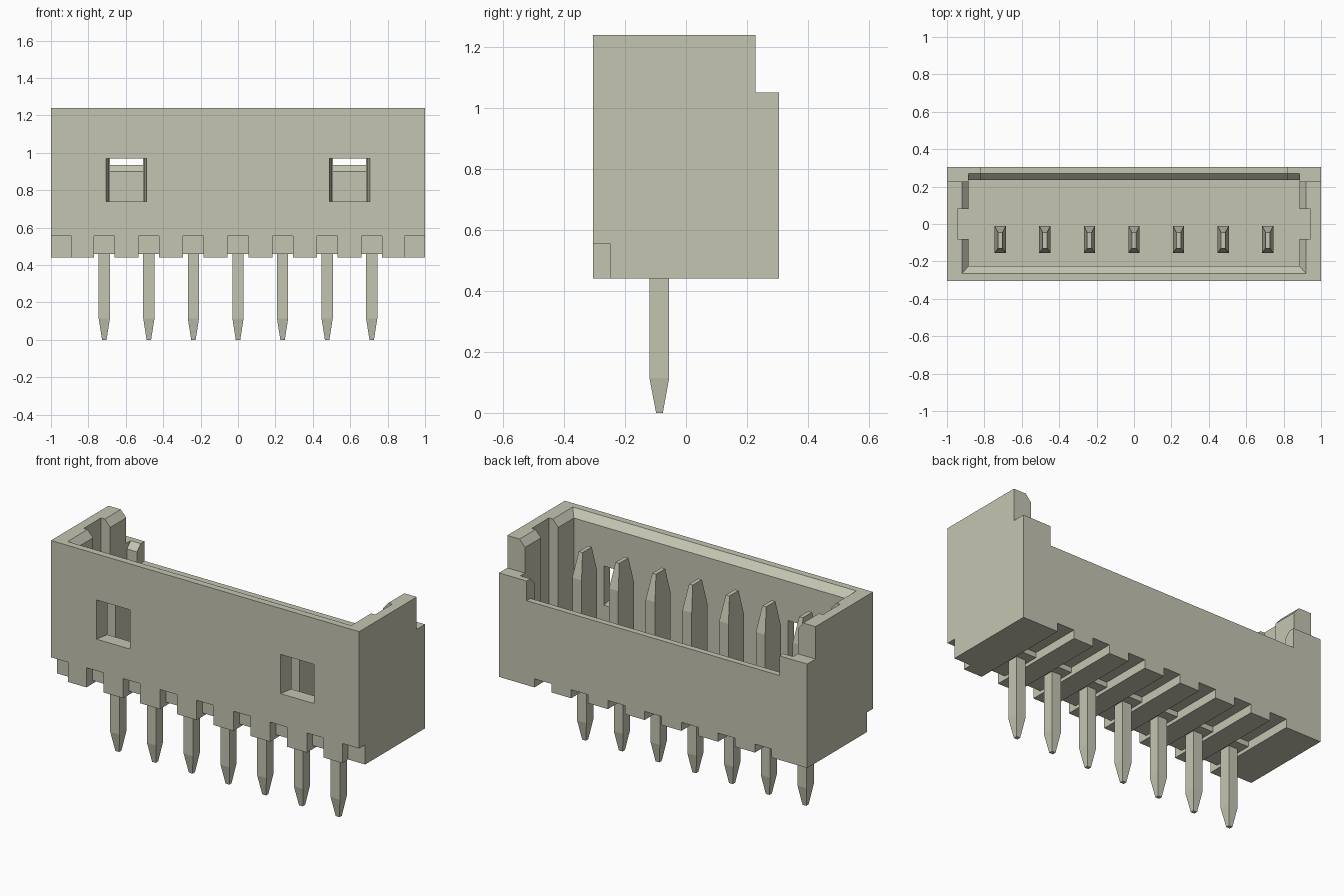
import bpy, bmesh

cube = bpy.data.objects.get("Cube")
if cube:
    bpy.data.objects.remove(cube, do_unlink=True)

mat = bpy.data.materials.new("warm_grey_plastic")
mat.use_nodes = True
colour = (0.56, 0.56, 0.45, 1.0)
mat.diffuse_color = colour
bsdf = next(n for n in mat.node_tree.nodes if n.type == 'BSDF_PRINCIPLED')
bsdf.inputs["Base Color"].default_value = colour


def loft(name, sections):
    """Stack of rectangles (x0, x1, y0, y1, z) skinned into a closed solid."""
    bm = bmesh.new()
    rings = []
    for x0, x1, y0, y1, z in sections:
        rings.append([bm.verts.new(p) for p in
                      ((x0, y0, z), (x1, y0, z), (x1, y1, z), (x0, y1, z))])
    bm.faces.new(rings[0][::-1])
    bm.faces.new(rings[-1])
    for a, b in zip(rings, rings[1:]):
        for i in range(4):
            j = (i + 1) % 4
            bm.faces.new((a[i], a[j], b[j], b[i]))
    bmesh.ops.recalc_face_normals(bm, faces=bm.faces)
    mesh = bpy.data.meshes.new(name)
    bm.to_mesh(mesh)
    bm.free()
    mesh.materials.append(mat)
    obj = bpy.data.objects.new(name, mesh)
    bpy.context.collection.objects.link(obj)
    return obj


def box(name, x0, x1, y0, y1, z0, z1):
    return loft(name, [(x0, x1, y0, y1, z0), (x0, x1, y0, y1, z1)])


def cut(target, cutter):
    """Subtract the cutter and discard it."""
    mod = target.modifiers.new("cut", 'BOOLEAN')
    mod.operation = 'DIFFERENCE'
    mod.solver = 'EXACT'
    mod.object = cutter
    bpy.context.view_layer.objects.active = target
    bpy.ops.object.modifier_apply(modifier=mod.name)
    bpy.data.objects.remove(cutter, do_unlink=True)


pin_x = [0.2383 * (i - 3) for i in range(7)]

# Housing shell
housing = box("housing", -1, 1, -0.305, 0.305, 0.44, 1.24)
cut(housing, box("back_step", -2, 2, 0.228, 1, 1.05, 2))
cut(housing, box("cavity", -0.885, 0.885, -0.225, 0.235, 0.62, 2))

# Lead-in bevel around the rim
cut(housing, loft("rim_bevel", [(-0.885, 0.885, -0.225, 0.4, 1.20),
                                (-0.9375, 0.9375, -0.285, 0.4, 1.26)]))
# Key slots in the end walls
cut(housing, box("key_slots", -0.945, 0.945, -0.08, 0.08, 0.62, 2))

# Lowered back wall with bevelled inner edges
cut(housing, box("back_opening", -0.82, 0.82, 0.1, 1, 0.935, 2))
cut(housing, loft("opening_bevel", [(-0.82, 0.82, 0.1, 0.235, 0.90),
                                    (-0.82, 0.82, 0.1, 0.275, 0.94)]))
cut(housing, loft("corner_bevel", [(-0.885, 0.885, 0.1, 0.235, 1.015),
                                   (-0.885, 0.885, 0.1, 0.275, 1.055)]))

# Latch windows in the front wall, narrowing inwards
for s in (-1, 1):
    window = loft("window", [(-0.111, 0.111, -0.115, 0.115, 0),
                             (-0.089, 0.089, -0.115, 0.115, 0.12)])
    for v in window.data.vertices:
        x, y, z = v.co
        v.co = (s * 0.597 + x, -0.32 + z, 0.855 - y)
    cut(housing, window)

# Underside grooves at each pin, taller at the front and back
for x in pin_x:
    x0, x1 = x - 0.055, x + 0.055
    cut(housing, box("groove", x0, x1, -1, 1, 0.3, 0.46))
    cut(housing, box("front_notch", x0, x1, -1, -0.25, 0.3, 0.555))
    cut(housing, box("back_notch", x0, x1, 0.0, 1, 0.3, 0.49))

# Notches at the front bottom corners
for s in (-1, 1):
    a, b = sorted((s * 0.89, s * 1.2))
    cut(housing, box("corner_notch", a, b, -1, -0.25, 0.3, 0.555))

# Contact pins: slim tail, wide blade, tapered tips
pin = loft("pin_1", [(-0.012, 0.012, -0.098, -0.076, 0.0),
                     (-0.03, 0.03, -0.12, -0.055, 0.115),
                     (-0.03, 0.03, -0.12, -0.055, 0.55),
                     (-0.03, 0.03, -0.155, -0.01, 0.56),
                     (-0.03, 0.03, -0.155, -0.01, 0.97),
                     (-0.012, 0.012, -0.13, -0.045, 1.115)])
pin.location.x = pin_x[0]
for i, x in enumerate(pin_x[1:], 2):
    copy = bpy.data.objects.new(f"pin_{i}", pin.data)
    copy.location.x = x
    bpy.context.collection.objects.link(copy)
